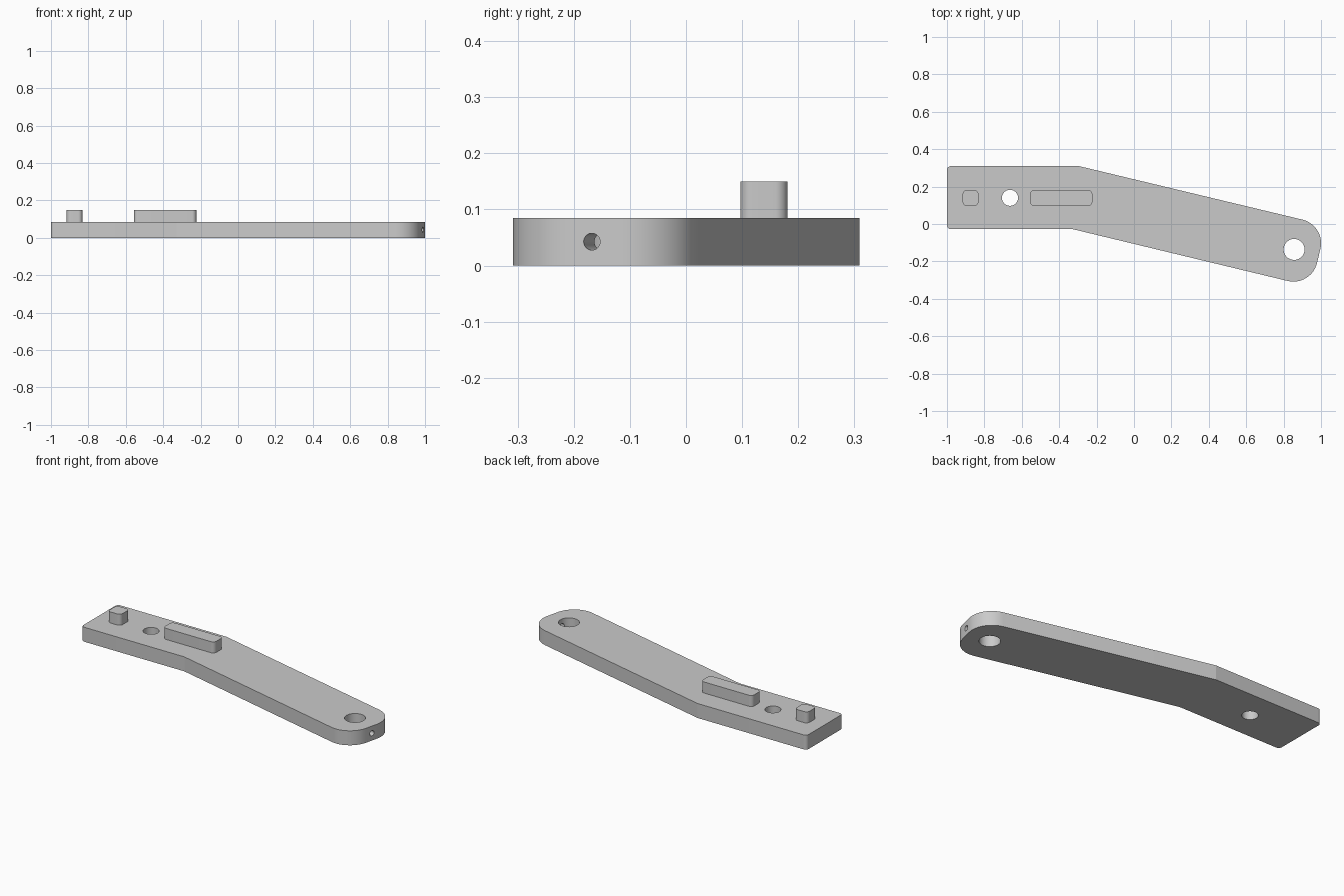
import bpy
import bmesh
import math
from mathutils import Vector

if "Cube" in bpy.data.objects:
    bpy.data.objects.remove(bpy.data.objects["Cube"])

THICK, TOP = 0.085, 0.15
PIVOT = Vector((0.856, -0.136, 0))
ALONG = Vector((0.9724, -0.2334, 0))   # direction of the angled section

grey = bpy.data.materials.new("plain grey")
grey.use_nodes = True
colour = (0.59, 0.59, 0.59, 1)
grey.diffuse_color = colour
grey.node_tree.nodes["Principled BSDF"].inputs["Base Color"].default_value = colour


def rounded(corners, segments=12):
    """Outline from (x, y, radius) corners, each filleted by its radius."""
    outline = []
    for i, (x, y, r) in enumerate(corners):
        p = Vector((x, y))
        if r == 0:
            outline.append(p)
            continue
        a = (Vector(corners[i - 1][:2]) - p).normalized()
        b = (Vector(corners[(i + 1) % len(corners)][:2]) - p).normalized()
        half = a.angle(b) / 2
        centre = p + (a + b).normalized() * (r / math.sin(half))
        start = (p + a * (r / math.tan(half)) - centre).normalized()
        end = (p + b * (r / math.tan(half)) - centre).normalized()
        for k in range(segments + 1):
            outline.append(centre + start.slerp(end, k / segments) * r)
    return outline


def extrude(name, corners, z0, z1):
    bm = bmesh.new()
    base = bm.faces.new([bm.verts.new((p.x, p.y, z0)) for p in rounded(corners)])
    new = bmesh.ops.extrude_face_region(bm, geom=[base], use_keep_orig=True)["geom"]
    moved = [v for v in new if isinstance(v, bmesh.types.BMVert)]
    bmesh.ops.translate(bm, verts=moved, vec=(0, 0, z1 - z0))
    bmesh.ops.recalc_face_normals(bm, faces=bm.faces)
    mesh = bpy.data.meshes.new(name)
    bm.to_mesh(mesh)
    bm.free()
    mesh.materials.append(grey)
    obj = bpy.data.objects.new(name, mesh)
    bpy.context.collection.objects.link(obj)
    return obj


def box(x0, x1, y0, y1, r):
    return [(x0, y0, r), (x1, y0, r), (x1, y1, r), (x0, y1, r)]


def drill(target, centre, radius, depth, axis):
    bpy.ops.mesh.primitive_cylinder_add(
        vertices=48, radius=radius, depth=depth, location=centre,
        rotation=axis.to_track_quat('Z', 'Y').to_euler())
    cutter = bpy.context.object
    cutter.hide_render = True
    cutter.data.materials.append(grey)
    mod = target.modifiers.new("hole", 'BOOLEAN')
    mod.operation, mod.solver, mod.object = 'DIFFERENCE', 'EXACT', cutter
    bpy.context.view_layer.objects.active = target
    bpy.ops.object.modifier_apply(modifier=mod.name)
    bpy.data.objects.remove(cutter)


# Bent plate with a broadly rounded far end
plate = extrude("arm_plate", [
    (-1, -0.027, 0.02), (-0.33, -0.027, 0), (0.948, -0.335, 0.13),
    (1.027, -0.007, 0.13), (-0.292, 0.309, 0), (-1, 0.309, 0.02)], 0, THICK)

# Two through holes, and a small cross hole from the end into the pivot hole
UP = Vector((0, 0, 1))
drill(plate, Vector((-0.663, 0.14, 0.04)), 0.043, 0.4, UP)
drill(plate, PIVOT + UP * 0.04, 0.056, 0.4, UP)
drill(plate, PIVOT + ALONG * 0.12 + UP * THICK / 2, 0.015, 0.2, ALONG)

# Raised locating peg and bar
peg = extrude("square_peg", box(-0.916, -0.832, 0.097, 0.181, 0.022), THICK - 0.005, TOP)
bar = extrude("long_bar", box(-0.556, -0.223, 0.097, 0.181, 0.022), THICK - 0.005, TOP)

bpy.ops.object.select_all(action='DESELECT')
for part in (plate, peg, bar):
    part.select_set(True)
bpy.context.view_layer.objects.active = plate
bpy.ops.object.shade_smooth_by_angle(angle=math.radians(12))
